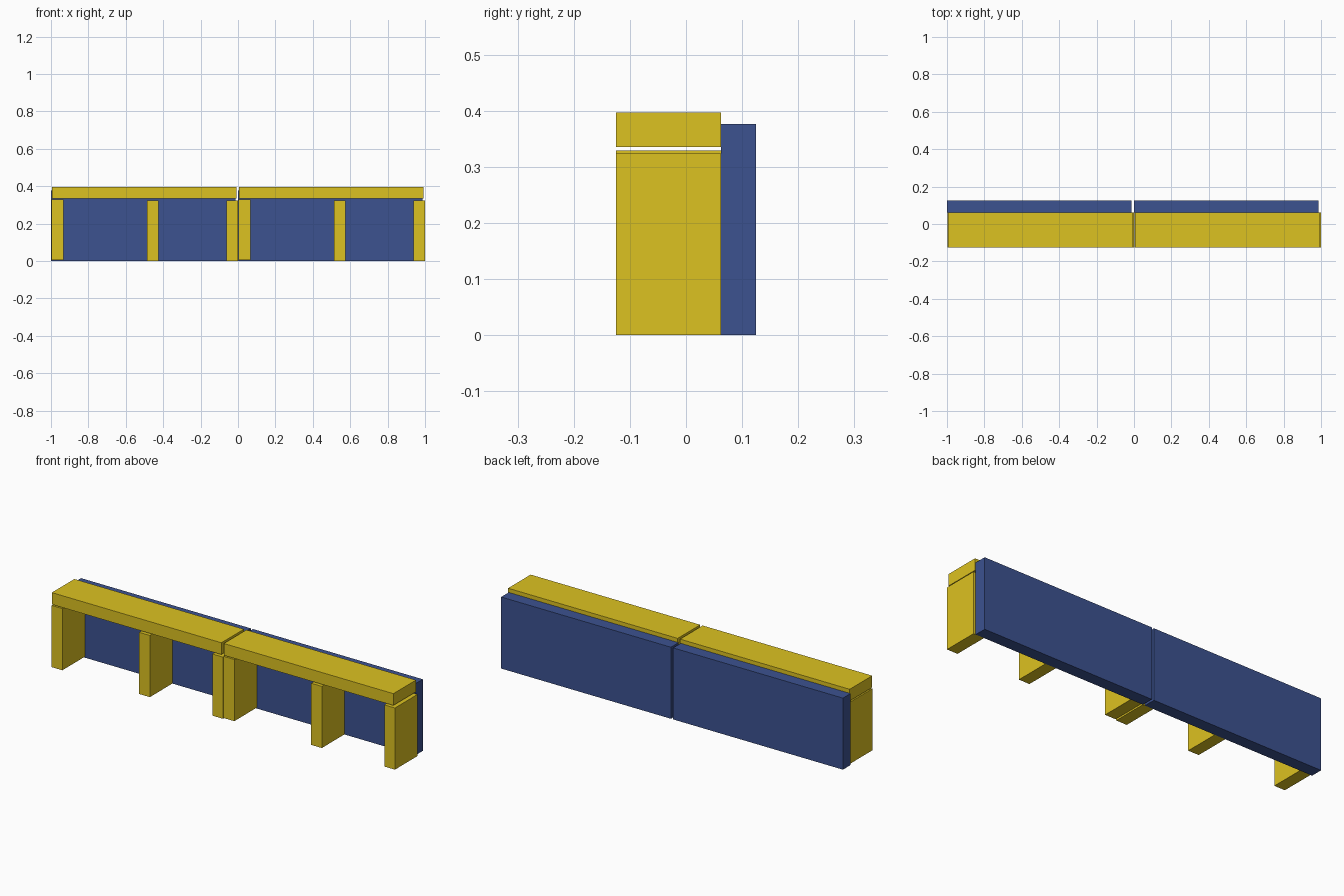
import bpy

if "Cube" in bpy.data.objects:
    bpy.data.objects.remove(bpy.data.objects["Cube"])


def material(name, color):
    m = bpy.data.materials.new(name)
    m.diffuse_color = color
    m.use_nodes = True
    m.node_tree.nodes["Principled BSDF"].inputs["Base Color"].default_value = m.diffuse_color
    return m


YELLOW = material("yellow", (0.72, 0.54, 0.015, 1))
BLUE = material("blue", (0.045, 0.085, 0.28, 1))


def box(name, x, y, z, mat):
    """Box from (min, max) ranges on each axis."""
    bpy.ops.mesh.primitive_cube_add(
        size=1, location=[(a + b) / 2 for a, b in (x, y, z)])
    ob = bpy.context.object
    ob.name = name
    ob.scale = [b - a for a, b in (x, y, z)]
    bpy.ops.object.transform_apply(location=False, rotation=False, scale=True)
    ob.data.materials.append(mat)


FRONT, MID, BACK = -0.125, 0.062, 0.125

# Two identical bench sections, side by side
for side, x0 in (("left", -1.0), ("right", 0.0)):
    # Back panel
    box(f"{side}_back_panel", (x0, x0 + 0.987), (MID, BACK), (0.0, 0.376), BLUE)
    # Seat plank floating just above the legs
    box(f"{side}_seat", (x0 + 0.005, x0 + 0.991), (FRONT, MID), (0.335, 0.397), YELLOW)
    # Three legs: (offset, bottom height)
    for i, (dx, z) in enumerate(((0.004, 0.005), (0.513, 0.0), (0.938, 0.0))):
        box(f"{side}_leg_{i + 1}", (x0 + dx, x0 + dx + 0.062), (FRONT, MID),
            (z, z + 0.324), YELLOW)
